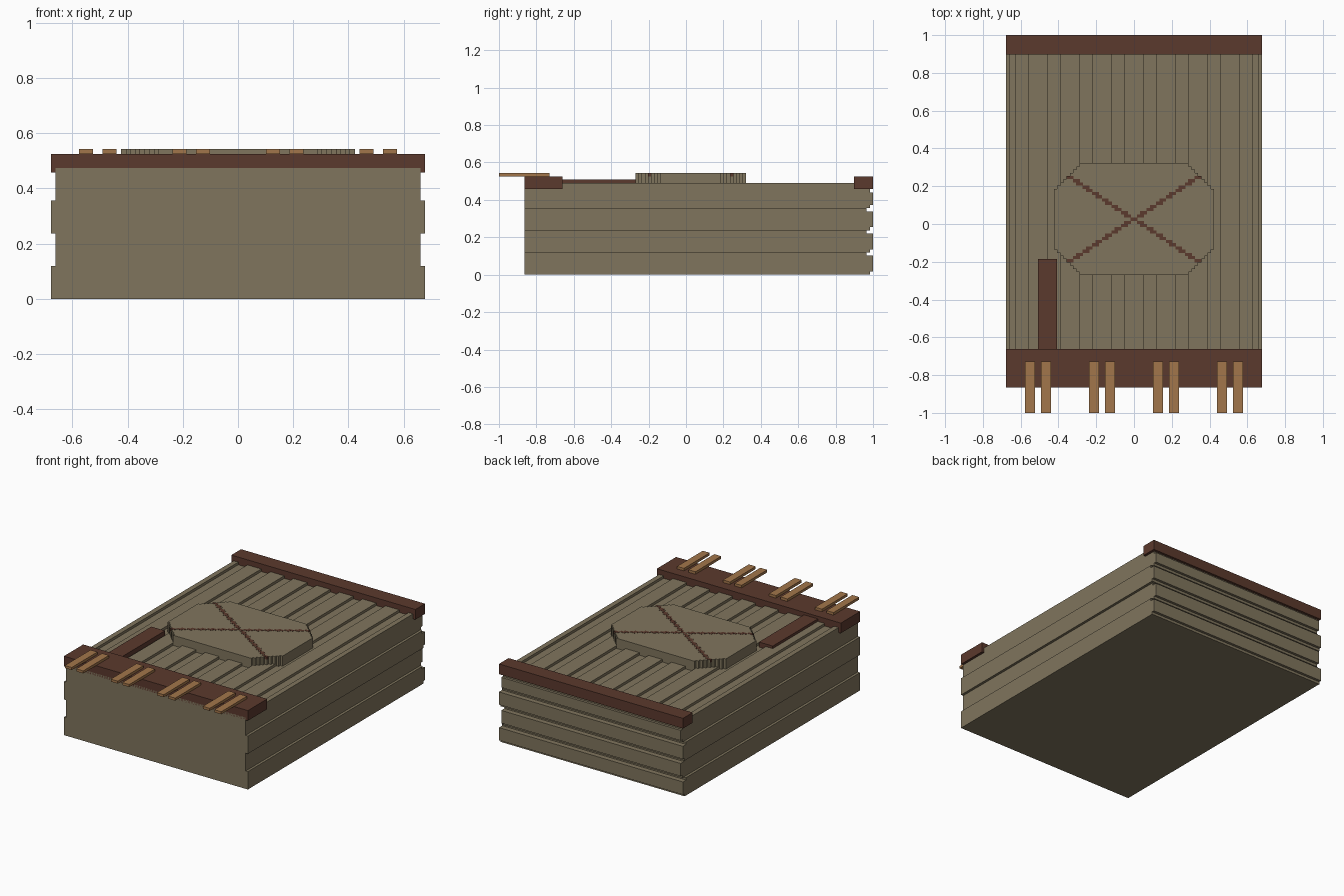
import bpy, bmesh

if "Cube" in bpy.data.objects:
    bpy.data.objects.remove(bpy.data.objects["Cube"])

V = 2 / 118  # one grid step; all sizes below are counted in steps


def material(name, rgb):
    m = bpy.data.materials.new(name)
    m.diffuse_color = (*rgb, 1)
    m.use_nodes = True
    m.node_tree.nodes["Principled BSDF"].inputs["Base Color"].default_value = m.diffuse_color
    return m


TAN = material("weathered tan", (0.216, 0.178, 0.110))
BROWN = material("dark brown wood", (0.105, 0.041, 0.026))
PEG = material("light brown wood", (0.365, 0.181, 0.070))


def finish(name, bm, mat):
    bmesh.ops.recalc_face_normals(bm, faces=bm.faces)
    mesh = bpy.data.meshes.new(name)
    bm.to_mesh(mesh)
    bm.free()
    mesh.materials.append(mat)
    ob = bpy.data.objects.new(name, mesh)
    bpy.context.collection.objects.link(ob)
    return ob


def boxes(name, mat, spans):
    """One object made of boxes given as (x0, x1, y0, y1, z0, z1)."""
    bm = bmesh.new()
    for x0, x1, y0, y1, z0, z1 in spans:
        vs = bmesh.ops.create_cube(bm, size=1)["verts"]
        for v in vs:
            v.co = ((x0 if v.co.x < 0 else x1) * V,
                    (y0 if v.co.y < 0 else y1) * V,
                    (z0 if v.co.z < 0 else z1) * V)
    return finish(name, bm, mat)


def prism(name, mat, outline, z0, z1):
    bm = bmesh.new()
    face = bm.faces.new([bm.verts.new((x * V, y * V, z0 * V)) for x, y in outline])
    top = bmesh.ops.extrude_face_region(bm, geom=[face])["geom"]
    for v in top:
        if isinstance(v, bmesh.types.BMVert):
            v.co.z = z1 * V
    return finish(name, bm, mat)


# Body: stacked courses, sides alternate in and out, back has stepped grooves
def back_depth(row):
    if row in (0, 7, 14, 21, 26):
        return 58
    return 57 if row in (6, 13, 20, 27) else 59


bm = bmesh.new()
rings = []
for row in range(28):
    half = 40 if (row // 7) % 2 == 0 else 39
    back = back_depth(row)
    if rings and rings[-1][:2] == (half, back):
        rings[-1] = (half, back, row + 1)
    else:
        rings += [(half, back, row), (half, back, row + 1)]
loops = [[bm.verts.new((x * V, y * V, z * V)) for x, y in
          ((-h, -51), (h, -51), (h, b), (-h, b))] for h, b, z in rings]
for lo, hi in zip(loops, loops[1:]):
    for i in range(4):
        j = (i + 1) % 4
        bm.faces.new((lo[i], lo[j], hi[j], hi[i]))
bm.faces.new(loops[0][::-1])
bm.faces.new(loops[-1])
bmesh.ops.dissolve_degenerate(bm, dist=1e-5, edges=bm.edges)
finish("body", bm, TAN)

# Roof planks with narrow gaps between them
planks = [(max(c - 3, -39), min(c + 3, 39), -39, 53, 28, 29)
          for c in range(-40, 41, 10)]
boxes("roof_planks", TAN, planks)

# Beams across the front and back edges
boxes("front_beam", BROWN, [(-40, 40, -51, -39, 27, 31)])
boxes("back_beam", BROWN, [(-40, 40, 53, 59, 27, 31)])

# Flat board on the left of the roof
boxes("roof_board", BROWN, [(-30, -24, -39, -11, 28, 30)])

# Pairs of pegs sticking out over the front beam
pegs = []
for x in (6, 11, 26, 31):
    for a, b in ((x, x + 3), (-x - 3, -x)):
        pegs.append((a, b, -59, -43, 31, 32))
boxes("front_pegs", PEG, pegs)

# Hatch with stepped corners
MID = 1.5
quarter = []
for i in range(9):
    if i:
        quarter.append((25 - i, 8.5 + i))
    quarter.append((25 - i, 9.5 + i))
outline = (quarter + [(-x, y) for x, y in reversed(quarter)]
           + [(-x, -y) for x, y in quarter]
           + [(x, -y) for x, y in reversed(quarter)])
prism("hatch", TAN, [(x, y + MID) for x, y in outline], 28, 32)

# Diagonal cross laid into the hatch top, in small steps
cross = []
for s in (-1, 1):
    for j in range(-13, 14):
        x = s * round(j * 20 / 13)
        cross.append((x - 1.06, x + 1.06, MID + j - 0.5, MID + j + 0.5, 31, 32.08))
boxes("hatch_cross", BROWN, cross)
